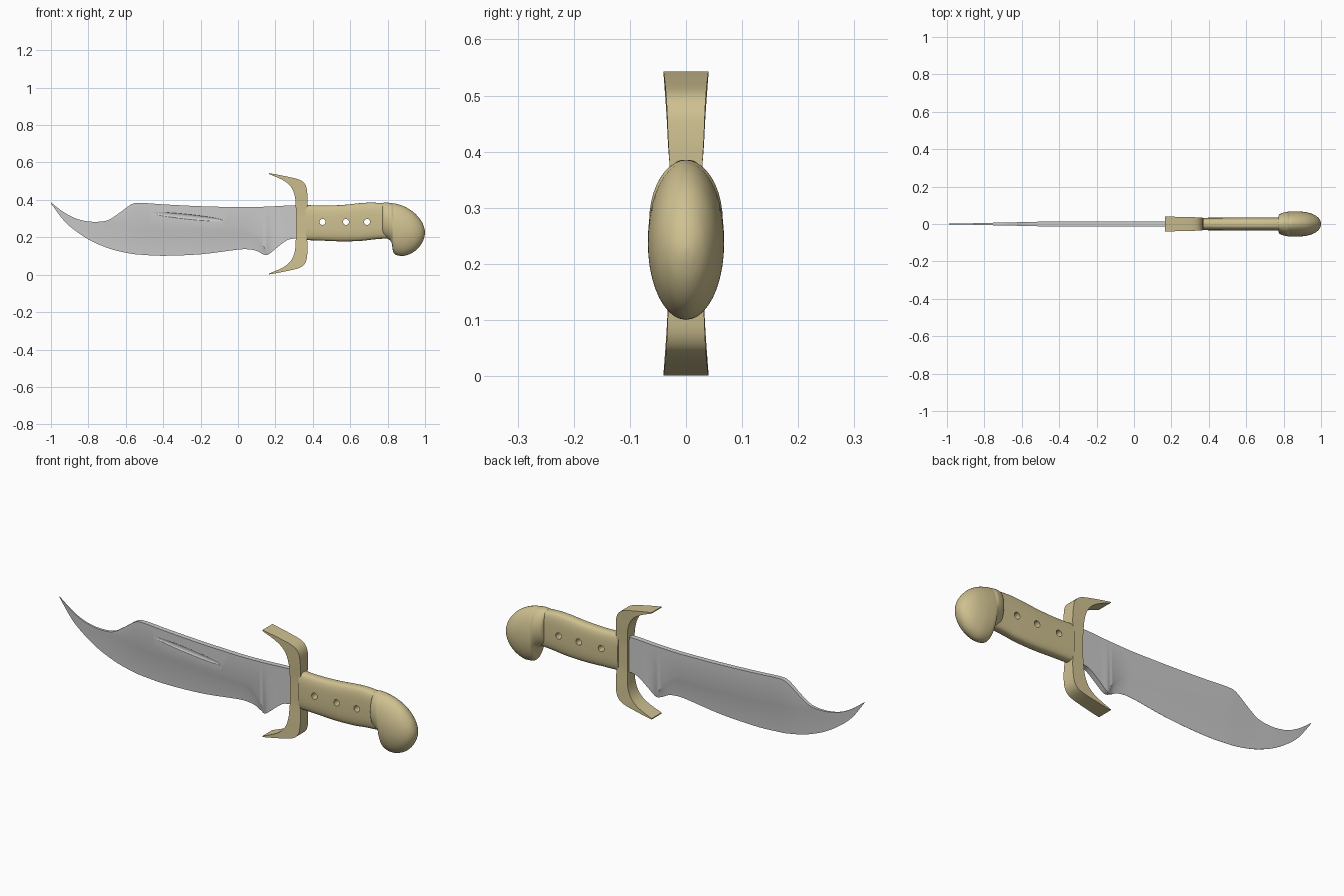
import bpy, bmesh, math

if "Cube" in bpy.data.objects:
    bpy.data.objects.remove(bpy.data.objects["Cube"])

gold = bpy.data.materials.new("brass")
gold.diffuse_color = (0.62, 0.53, 0.28, 1)
gold.use_nodes = True
gold.node_tree.nodes["Principled BSDF"].inputs["Base Color"].default_value = gold.diffuse_color


def smooth(rows, n):
    """Catmull-Rom interpolation through rows of numbers."""
    out = []
    for i in range(len(rows) - 1):
        p0, p1, p2 = rows[max(i - 1, 0)], rows[i], rows[i + 1]
        p3 = rows[min(i + 2, len(rows) - 1)]
        for k in range(n):
            t = k / n
            out.append([b + 0.5 * t * (c - a + t * (2*a - 5*b + 4*c - d + t * (3*(b - c) + d - a)))
                        for a, b, c, d in zip(p0, p1, p2, p3)])
    return out + [list(rows[-1])]


def loft(name, rings, mat=None):
    bm = bmesh.new()
    vs = [[bm.verts.new(p) for p in r] for r in rings]
    n = len(rings[0])
    for a, b in zip(vs, vs[1:]):
        for j in range(n):
            bm.faces.new((a[j], a[(j + 1) % n], b[(j + 1) % n], b[j]))
    bm.faces.new(vs[0])
    bm.faces.new(vs[-1])
    bmesh.ops.recalc_face_normals(bm, faces=bm.faces)
    me = bpy.data.meshes.new(name)
    bm.to_mesh(me)
    bm.free()
    ob = bpy.data.objects.new(name, me)
    bpy.context.collection.objects.link(ob)
    if mat:
        me.materials.append(mat)
    return ob


def shade(ob, angle=35):
    bpy.ops.object.select_all(action='DESELECT')
    ob.select_set(True)
    bpy.context.view_layer.objects.active = ob
    bpy.ops.object.shade_smooth_by_angle(angle=math.radians(angle))


def cut(ob, cutter):
    cutter.hide_render = True
    cutter.hide_set(True)
    m = ob.modifiers.new("cut", 'BOOLEAN')
    m.operation = 'DIFFERENCE'
    m.solver = 'EXACT'
    m.object = cutter


def oval(x, z0, z1, w, power, n=40):
    """Superellipse cross-section across the x axis."""
    pts = []
    for k in range(n):
        c, s = math.cos(2 * math.pi * k / n), math.sin(2 * math.pi * k / n)
        y = math.copysign(abs(c) ** (2 / power), c) * w
        z = math.copysign(abs(s) ** (2 / power), s) * (z1 - z0) / 2
        pts.append((x, y, (z0 + z1) / 2 + z))
    return pts


# Blade columns: x, edge z, bevel z, spine z, half thickness, edge half thickness
cols = [(-1, .382, .384, .386, .001, .0005), (-.93, .288, .331, .333, .003, .0005),
        (-.86, .228, .296, .298, .004, .0005), (-.78, .178, .281, .283, .006, .0005),
        (-.70, .144, .286, .290, .008, .0005), (-.64, .126, .276, .326, .009, .0005),
        (-.57, .112, .268, .376, .011, .0005), (-.52, .107, .264, .384, .012, .0005),
        (-.40, .101, .257, .376, .0125, .0005), (-.20, .109, .249, .366, .013, .0005),
        (.0, .134, .243, .361, .013, .0005), (.06, .135, .236, .361, .013, .0005),
        (.10, .127, .208, .362, .013, .0005), (.13, .111, .165, .363, .013, .001),
        (.16, .107, .116, .364, .013, .011), (.20, .138, .145, .366, .013, .013),
        (.25, .177, .184, .369, .013, .013), (.28, .190, .197, .370, .013, .013),
        (.33, .196, .203, .371, .013, .013)]
rings = []
for x, e, b, s, t, w in smooth(cols, 4):
    low = b - min(.022, .3 * (b - e))
    half = [(s, t), (b, t), (low, w + .55 * (t - w)), (e, w)]
    rings.append([(x, -y, z) for z, y in half] + [(x, y, z) for z, y in reversed(half)])
blade = loft("blade", rings)
shade(blade)

# Fuller groove on the front of the blade
bpy.ops.mesh.primitive_uv_sphere_add(segments=24, ring_count=16,
                                     location=(-.27, -.0135, .31), rotation=(0, .105, 0))
groove = bpy.context.object
groove.name = "groove_cutter"
groove.scale = (.195, .006, .013)
cut(blade, groove)

# Crossguard half: outer x, outer z, inner x, inner z, half width (z from centre)
arm = [(.366, 0, .31, 0, .027), (.366, .055, .31, .055, .027), (.371, .10, .308, .10, .029),
       (.371, .155, .305, .14, .032), (.362, .205, .293, .18, .034), (.33, .235, .27, .212, .036),
       (.25, .255, .23, .239, .038), (.165, .271, .165, .266, .04)]
arm = smooth(arm, 4)
full = [(a, -b, c, -d, w) for a, b, c, d, w in reversed(arm[1:])] + arm
guard = loft("crossguard", [[(a, -w, .272 + b), (a, w, .272 + b), (c, w, .272 + d), (c, -w, .272 + d)]
                            for a, b, c, d, w in full], gold)
shade(guard)

# Handle: x, bottom z, top z, half width
grip = [(.36, .185, .373, .033), (.45, .182, .369, .034), (.56, .178, .373, .035),
        (.66, .181, .383, .035), (.73, .189, .385, .035), (.81, .195, .378, .035)]
handle = loft("handle", [oval(*r, 3.2) for r in smooth(grip, 6)], gold)
shade(handle)

# Rivet holes through the handle
for i, x in enumerate((.452, .577, .690)):
    bpy.ops.mesh.primitive_cylinder_add(vertices=24, radius=.016, depth=.2,
                                        location=(x, 0, .282), rotation=(math.pi / 2, 0, 0))
    hole = bpy.context.object
    hole.name = f"rivet_hole_cutter_{i + 1}"
    cut(handle, hole)

# Hooked pommel
knob = [(.772, .208, .382, .044), (.78, .203, .385, .053), (.80, .192, .385, .061),
        (.818, .177, .383, .065), (.825, .150, .382, .066), (.831, .118, .381, .067),
        (.85, .104, .378, .068), (.89, .101, .364, .067), (.93, .116, .341, .061),
        (.96, .138, .313, .051), (.983, .168, .282, .036), (.996, .200, .250, .018),
        (1.0, .222, .228, .002)]
pommel = loft("pommel", [oval(*r, 2) for r in smooth(knob, 4)], gold)
shade(pommel, 45)
